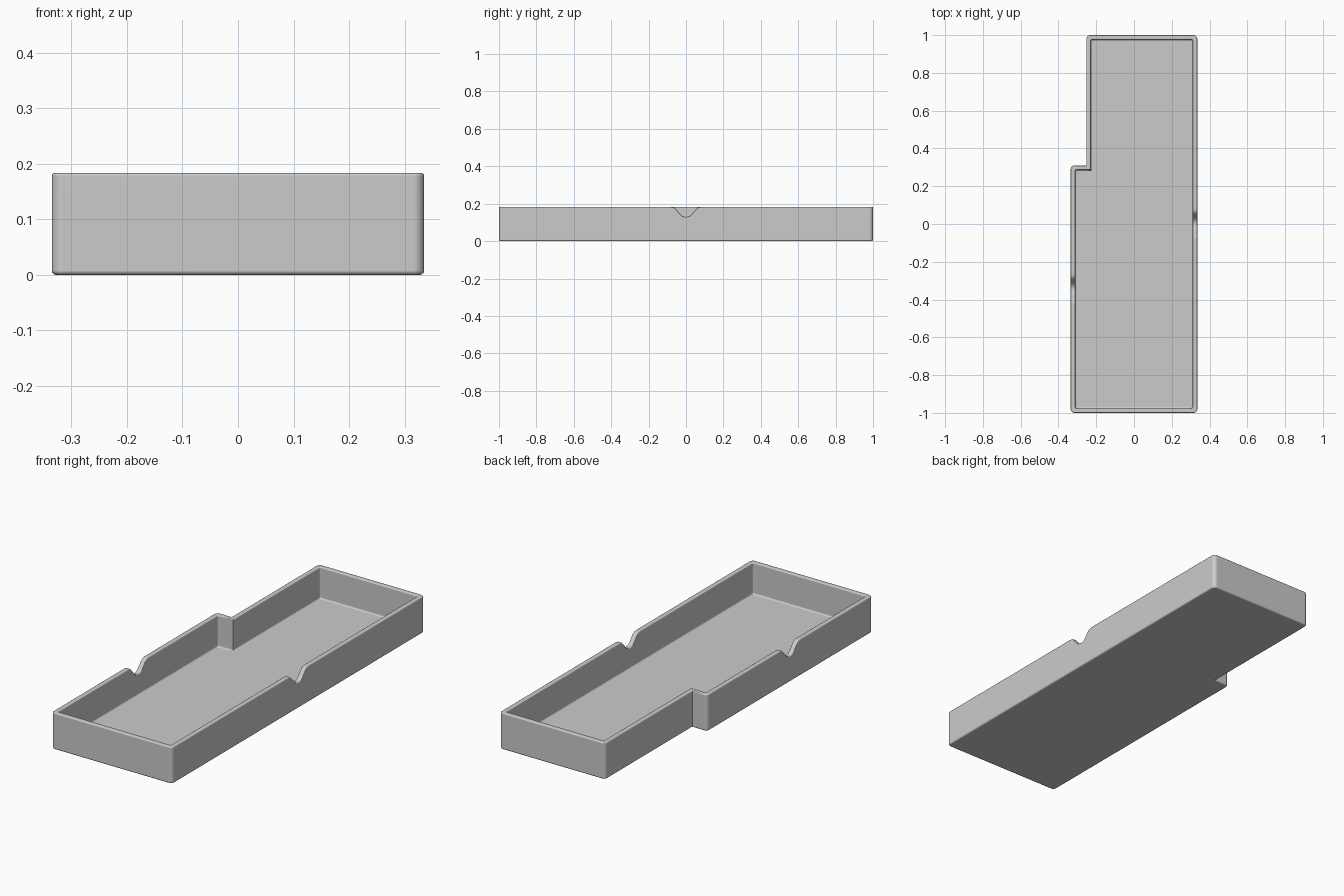
import bpy, bmesh
from math import sin, cos, pi, sqrt, radians
from mathutils import Vector

cube = bpy.data.objects.get("Cube")
if cube:
    bpy.data.objects.remove(cube, do_unlink=True)

HEIGHT, FLOOR, WALL = 0.183, 0.026, 0.024
CORNER, EDGE, RIM = 0.02, 0.008, 0.005
NOTCH_R, NOTCH_TOP = 0.04, 0.013   # radius of notch bottom, its centre below the rim
ARC = radians(50)

# Stepped outline, counterclockwise
corners = [Vector(p) for p in ((-0.335, -1), (0.335, -1), (0.335, 1),
                               (-0.252, 1), (-0.252, 0.31), (-0.335, 0.31))]
notches = {1: 0.0, 5: -0.345}      # edge index: y of the finger notch


def notch_drop(s):
    """Depth of the finger notch at distance s from its centre."""
    s, edge = abs(s), NOTCH_R * sin(ARC)
    if s < edge:
        v = NOTCH_TOP + sqrt(NOTCH_R ** 2 - s * s)
    else:
        v = NOTCH_TOP + NOTCH_R * cos(ARC) - (s - edge) * sin(ARC) / cos(ARC)
    return (v + sqrt(v * v + 0.008 ** 2)) / 2    # softened at the rim


def outline(d):
    """Outline moved inward by d: list of (x, y, rim drop)."""
    pts = []
    n = len(corners)
    for i, c in enumerate(corners):
        a = (c - corners[i - 1]).normalized()
        b = (corners[(i + 1) % n] - c).normalized()
        n1, n2 = Vector((-a.y, a.x)), Vector((-b.y, b.x))
        if a.cross(b) > 0:
            r = max(CORNER - d, 0.007)
            centre = c + (n1 + n2) * (d + r)
            for k in range(6):
                t = k * pi / 10
                p = centre - (n1 * cos(t) + n2 * sin(t)) * r
                pts.append((p.x, p.y, 0))
        else:
            p = c + (n1 + n2) * d
            pts.append((p.x, p.y, 0))
        if i in notches:
            for k in range(-14, 15):
                s = k * 0.006
                drop = notch_drop(s) if abs(k) < 14 else 0
                pts.append((c.x + n2.x * d, notches[i] + s * b.y, drop))
    return pts


# Wall section: (inward distance, height, follows the rim)
steps = [k * pi / 8 for k in range(5)]
section = [(EDGE * (1 - sin(t)), EDGE * (1 - cos(t)), False) for t in steps]
section += [(RIM * (1 - cos(t)), HEIGHT - RIM * (1 - sin(t)), True) for t in steps]
section += [(WALL - RIM * (1 - sin(t)), HEIGHT - RIM * (1 - cos(t)), True) for t in steps]
section += [(WALL + EDGE * (1 - cos(t)), FLOOR + EDGE * (1 - sin(t)), False) for t in steps]

# Tray
bm = bmesh.new()
rings = [[bm.verts.new((x, y, z - drop * follows)) for x, y, drop in outline(d)]
         for d, z, follows in section]
for low, high in zip(rings, rings[1:]):
    for j in range(len(low)):
        k = (j + 1) % len(low)
        bm.faces.new((low[j], low[k], high[k], high[j]))
bm.faces.new(rings[0][::-1])
bm.faces.new(rings[-1])
bmesh.ops.recalc_face_normals(bm, faces=bm.faces)
mesh = bpy.data.meshes.new("stepped_tray")
bm.to_mesh(mesh)
bm.free()
tray = bpy.data.objects.new("stepped_tray", mesh)
bpy.context.collection.objects.link(tray)

# Grey plastic
grey = bpy.data.materials.new("light_grey")
grey.use_nodes = True
colour = (0.6, 0.6, 0.6, 1)
grey.diffuse_color = colour
grey.node_tree.nodes["Principled BSDF"].inputs["Base Color"].default_value = colour
mesh.materials.append(grey)

# Smooth fillets, flat walls
bpy.ops.object.select_all(action="DESELECT")
tray.select_set(True)
bpy.context.view_layer.objects.active = tray
bpy.ops.object.shade_smooth_by_angle(angle=radians(40))
weighted = tray.modifiers.new("flat_walls", "WEIGHTED_NORMAL")
weighted.keep_sharp = True
